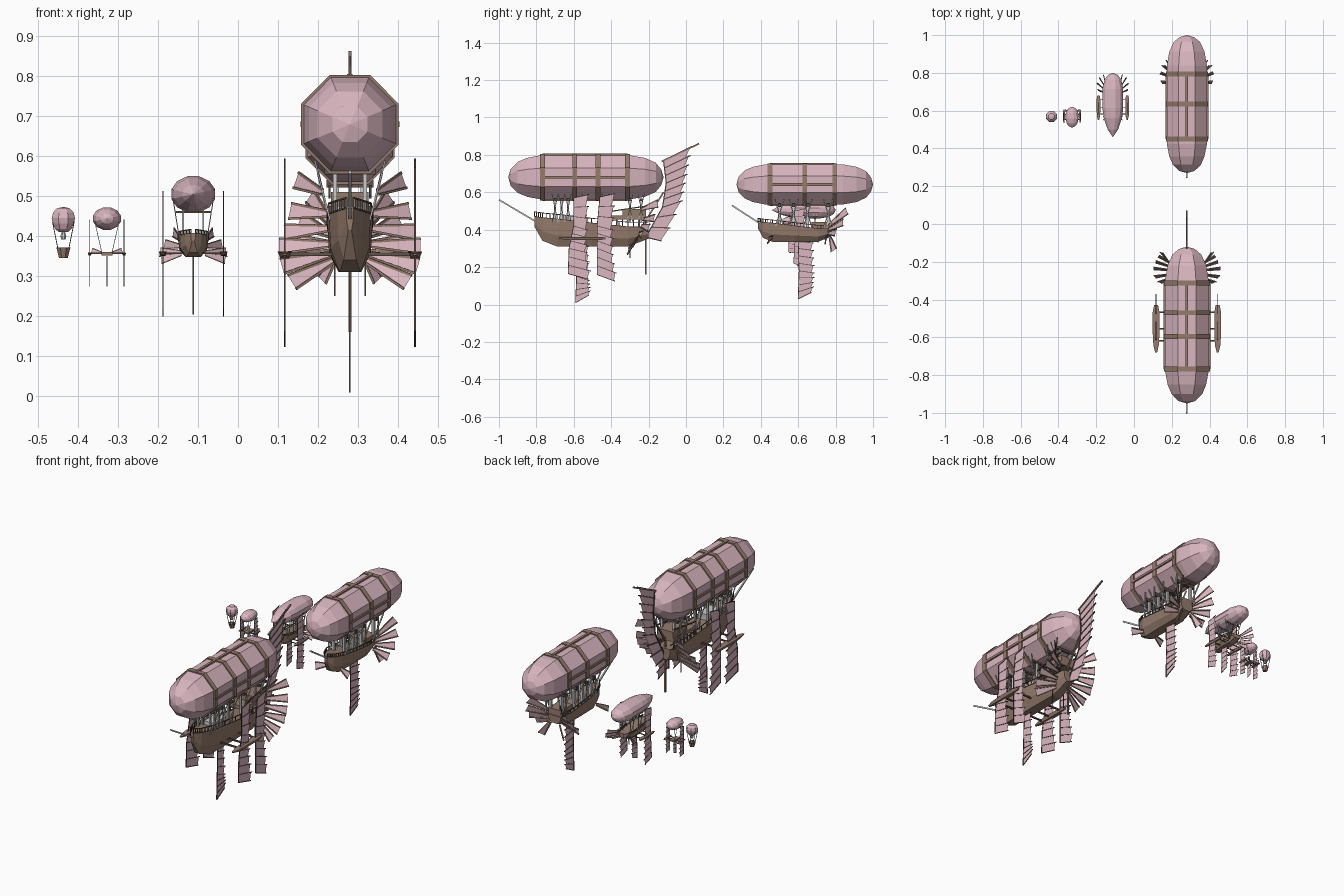
import bpy, math
from mathutils import Vector as V

if "Cube" in bpy.data.objects:
    bpy.data.objects.remove(bpy.data.objects["Cube"])


def material(name, rgb):
    m = bpy.data.materials.new(name)
    m.diffuse_color = (*rgb, 1)
    m.use_nodes = True
    m.node_tree.nodes["Principled BSDF"].inputs["Base Color"].default_value = m.diffuse_color
    return m


PINK = material("pink_cloth", (0.70, 0.47, 0.53))
WOOD = material("brown_wood", (0.30, 0.20, 0.15))
DARK = material("dark_wood", (0.12, 0.085, 0.07))


def mesh(name, verts, faces, mat=None):
    me = bpy.data.meshes.new(name)
    me.from_pydata([tuple(v) for v in verts], [], faces)
    me.update()
    ob = bpy.data.objects.new(name, me)
    bpy.context.collection.objects.link(ob)
    if mat:
        me.materials.append(mat)
    return ob


def loft(name, rings, mat=None, caps=True):
    n = len(rings[0])
    verts = [p for r in rings for p in r]
    faces = [(i*n+j, i*n+(j+1) % n, (i+1)*n+(j+1) % n, (i+1)*n+j)
             for i in range(len(rings)-1) for j in range(n)]
    if caps:
        faces += [tuple(range(n))[::-1], tuple(range(len(verts)-n, len(verts)))]
    return mesh(name, verts, faces, mat)


def ring(cx, y, cz, rx, rz, n):
    # flat side up, circumscribed polygon
    k = 1/math.cos(math.pi/n)
    a = [math.tau*(j+.5)/n for j in range(n)]
    return [(cx+rx*k*math.cos(t), y, cz+rz*k*math.sin(t)) for t in a]


def bars(name, segs, r, mat=None):
    # square sticks joined in one mesh
    verts, faces = [], []
    for p, q in segs:
        p, q = V(p), V(q)
        d = (q-p).normalized()
        u = d.cross(V((0, 0, 1)) if abs(d.z) < .9 else V((1, 0, 0))).normalized()
        w = d.cross(u)
        b = len(verts)
        for c in (p, q):
            verts += [c+r*(u*s+w*t) for s, t in ((-1, -1), (1, -1), (1, 1), (-1, 1))]
        faces += [(b, b+3, b+2, b+1), (b+4, b+5, b+6, b+7)]
        faces += [(b+j, b+(j+1) % 4, b+4+(j+1) % 4, b+4+j) for j in range(4)]
    return mesh(name, verts, faces, mat)


def box(name, x, y, z, mat):
    return loft(name, [[(x[0], t, z[0]), (x[1], t, z[0]), (x[1], t, z[1]), (x[0], t, z[1])]
                       for t in y], mat)


def sail(name, x, rows, n, r=.002):
    # battened strip: rows of (y_lead, z_lead, y_trail, z_trail)
    def at(t):
        f = t*(len(rows)-1)
        i = min(int(f), len(rows)-2)
        a = [p+(q-p)*(f-i) for p, q in zip(rows[i], rows[i+1])]
        return V((x, a[0], a[1])), V((x, a[2], a[3]))
    verts, faces, sticks = [], [], []
    for i in range(n):
        (l0, r0), (l1, r1) = at(i/n), at((i+1)/n)
        verts += [l0, r0+(r0-l0)*.1, r1-(r1-l1)*.06, l1]
        faces.append((4*i, 4*i+1, 4*i+2, 4*i+3))
        sticks += [(l0, r0+(r0-l0)*.18), (l0, l1)]
    sticks.append(at(1))
    mesh(name, verts, faces, PINK)
    bars(name+"_battens", sticks, r, DARK)


def fins(name, cx, data, wide, r=.003):
    # mirrored wedge fins: (root xyz, tip xyz)
    verts, faces, sticks = [], [], []
    for root, tip in data:
        for s in (-1, 1):
            a, b = V((cx+s*root[0], *root[1:])), V((cx+s*tip[0], *tip[1:]))
            d = (b-a).normalized()
            w = V((0, .35, 1))
            w = (w-d*w.dot(d)).normalized()*wide
            q = [a-w*.3, a+w*.3, b+w, b-w]
            faces.append(tuple(range(len(verts), len(verts)+4)))
            verts += q
            sticks += [(q[0], q[3]), (q[1], q[2])]
    mesh(name, verts, faces, PINK)
    bars(name+"_spars", sticks, r, WOOD)


LONG = [(0, .01), (.015, .38), (.06, .7), (.12, .88), (.21, 1), (.78, 1),
        (.88, .88), (.95, .66), (.985, .36), (1, .01)]
POINTED = [(0, .01), (.12, .5), (.3, .88), (.45, 1), (.75, 1), (.9, .8), (.97, .45), (1, .01)]
EGG = [(0, .01), (.06, .45), (.2, .8), (.45, 1), (.7, .95), (.88, .7), (.97, .35), (1, .01)]


def envelope(name, cx, y0, y1, cz, rx, rz, prof, n, bands=()):
    loft(name+"_envelope", [ring(cx, y0+(y1-y0)*t, cz, rx*k, rz*k, n) for t, k in prof], PINK)
    for y in bands:
        loft(name+"_band", [ring(cx, y+d, cz, rx*k, rz*k, n) for d, k in
             ((-.013, .99), (-.013, 1.05), (.013, 1.05), (.013, .99))], WOOD, False)
    if bands:
        a, b = min(bands), max(bands)
        bars(name+"_stringers", [((cx+dx*rx, a, cz+dz*rz), (cx+dx*rx, b, cz+dz*rz))
             for dx, dz in ((0, 1.01), (1.01, 0), (-1.01, 0), (0, -1.01))], .007, WOOD)


HULL = [(0, .15, 1.15, .75), (.07, .55, 1.1, .22), (.2, .92, 1.05, 0), (.5, 1, .9, 0),
        (.82, .95, .75, 0), (1, .72, .75, .3)]


def hull(name, cx, y0, y1, w, zt, zb, r):
    h, rings, rail = zt-zb, [], []
    for t, k, a, b in HULL:
        y, top, bot = y0+(y1-y0)*t, zb+h*a, zb+h*b
        half = [(w*k, top), (w*k*.92, bot+(top-bot)*.4), (w*k*.5, bot)]
        rings.append([(cx+x, y, z) for x, z in half]+[(cx-x, y, z) for x, z in half[::-1]])
    loft(name+"_hull", rings, WOOD)
    for s in (0, 5):
        for p, q in zip(rings, rings[1:]):
            p, q, up = V(p[s]), V(q[s]), V((0, 0, h*.18))
            rail += [(p+up, q+up), (p, q)] + [(p.lerp(q, i/4), p.lerp(q, i/4)+up) for i in range(4)]
    bars(name+"_railing", rail, r, DARK)


def rigging(name, cx, ys, xd, zd, xe, ze, post, r):
    # deck posts and splayed ropes up to the envelope
    both = (-1, 1)
    bars(name+"_posts", [((cx+s*xd*.75, y, zd), (cx+s*xd*.75, y, ze)) for y in ys for s in both], post)
    bars(name+"_ropes", [((cx+s*xd, y+d, zd), (cx+s*xe, y-d, ze+.025)) for y in ys for s in both
                         for d in (-r*8, r*8)], r)
    bars(name+"_brackets", [((cx-xd*1.3, y, ze-.004), (cx+xd*1.3, y, ze-.004)) for y in ys], post*1.3, DARK)


def outriggers(name, cx, dx, y0, y1, z, w, h, hullx, r):
    n = [(0, .3), (.15, .8), (.4, 1), (.85, 1), (1, .6)]
    for s in (-1, 1):
        loft(name+"_outrigger", [[(cx+s*dx+a*w*k, y0+(y1-y0)*t, z+b*h*k) for a, b in
             ((-1, .6), (-.6, -1), (.6, -1), (1, .6))] for t, k in n], WOOD)
    bars(name+"_outrigger_arms", [((cx+s*hullx, y0+(y1-y0)*t, z), (cx+s*dx, y0+(y1-y0)*t, z))
         for s in (-1, 1) for t in (.25, .5, .85)], r, DARK)


# Largest airship
X = .28
envelope("flagship", X, -.95, -.12, .68, .116, .118, LONG, 8, (-.768, -.595, -.47, -.312))
hull("flagship", X, -.81, -.2, .057, .45, .31, .002)
box("flagship_stern_deck", (X-.053, X+.053), (-.41, -.215), (.455, .475), WOOD)
box("flagship_stern_cabin", (X-.047, X+.047), (-.34, -.215), (.475, .51), WOOD)
box("flagship_deck_house", (X-.03, X+.03), (-.66, -.55), (.43, .475), None)
bars("flagship_gallery", [((X+s*.05, -.4+i*.03, .41), (X+s*.05, -.4+i*.03, .46))
     for s in (-1, 1) for i in range(7)], .003, DARK)
bars("flagship_stern_rail", [((X+s*.051, -.41, .497), (X+s*.051, -.22, .525)) for s in (-1, 1)], .003, DARK)
rigging("flagship", X, (-.7, -.665, -.63, -.54, -.43, -.3, -.24), .05, .44, .088, .565, .005, .002)
bars("flagship_bowsprit", [((X, -1, .56), (X, -.78, .43))], .004)
outriggers("flagship", X, .163, -.68, -.43, .355, .018, .011, .045, .004)
for s in (-1, 1):
    sx = X+s*.163
    sail("flagship_fore_side_sail", sx, [(-.60, .57, -.53, .585), (-.60, .42, -.535, .40),
         (-.625, .30, -.54, .28), (-.63, .165, -.52, .135)], 9)
    sail("flagship_aft_side_sail", sx, [(-.46, .575, -.39, .59), (-.475, .42, -.40, .40),
         (-.475, .30, -.40, .27), (-.475, .16, -.38, .125)], 9)
    bars("flagship_keel_strut", [((X+s*.038, -.3, .25), (X+s*.038, -.3, .34))], .002, DARK)
sail("flagship_keel_sail", X, [(-.58, .32, -.53, .31), (-.585, .15, -.525, .13), (-.59, .01, -.52, .05)], 8)
sail("flagship_tail_sail", X, [(-.12, .77, .01, .835), (-.105, .65, -.01, .69),
     (-.125, .52, -.035, .55), (-.215, .36, -.13, .34)], 9, .003)
bars("flagship_tail_spar", [((X, -.13, .765), (X, .07, .86)), ((X, -.215, .16), (X, -.215, .47)),
     ((X, -.215, .45), (X, -.12, .60))], .004, WOOD)
fins("flagship_tail_fins", X, [((.07, -.24, .51), (.135, -.15, .54)), ((.045, -.23, .455), (.15, -.17, .463)),
     ((.045, -.24, .42), (.165, -.2, .41)), ((.045, -.25, .38), (.177, -.235, .375)),
     ((.045, -.26, .355), (.17, -.28, .325)), ((.04, -.27, .34), (.145, -.31, .285))], .02)

# Second airship
envelope("cruiser", X, .27, 1, .642, .106, .107, LONG, 8, (.45, .635, .795))
hull("cruiser", X, .385, .775, .055, .43, .335, .002)
box("cruiser_stern_deck", (X-.04, X+.04), (.67, .77), (.405, .44), WOOD)
rigging("cruiser", X, (.5, .575, .65, .76), .045, .41, .08, .535, .007, .003)
bars("cruiser_bowsprit", [((X, .245, .53), (X, .4, .43))], .004)
sail("cruiser_keel_sail", X, [(.60, .34, .67, .33), (.605, .18, .675, .17), (.60, .03, .67, .065)], 8)
fins("cruiser_tail_fins", X, [((.04, .76, .42), (.10, .86, .50)), ((.04, .76, .40), (.125, .84, .44)),
     ((.04, .76, .38), (.14, .80, .385)), ((.04, .75, .36), (.135, .75, .34)),
     ((.03, .77, .36), (.07, .79, .29)), ((.04, .46, .36), (.105, .44, .345))], .019)

# Third airship
X = -.112
envelope("cutter", X, .46, .80, .505, .055, .045, POINTED, 12)
hull("cutter", X, .52, .72, .038, .40, .348, .0013)
rigging("cutter", X, (.56, .62, .69), .034, .39, .05, .465, .002, .0012)
outriggers("cutter", X, .076, .55, .68, .357, .01, .007, .025, .002)
for dx in (-.076, .076):
    sail("cutter_side_sail", X+dx, [(.58, .50, .63, .51), (.585, .36, .635, .35), (.575, .22, .635, .20)], 9, .0013)
sail("cutter_keel_sail", X, [(.60, .35, .64, .345), (.595, .205, .64, .22)], 5, .0013)
fins("cutter_tail_fins", X, [((.03, .71, .39), (.05, .79, .41)), ((.03, .71, .375), (.072, .775, .38)),
     ((.03, .70, .36), (.083, .745, .36)), ((.03, .69, .355), (.08, .71, .342))], .011, .0015)

# Small one-man airship
X = -.328
envelope("skiff", X, .51, .62, .444, .035, .028, EGG, 12)
box("skiff_seat", (X-.014, X+.014), (.54, .595), (.352, .36), WOOD)
bars("skiff_crossbar", [((X-.047, y, .357), (X+.047, y, .357)) for y in (.555, .58)], .002, DARK)
bars("skiff_ropes", [((X+s*.013, y, .36), (X+s*.03, y, .435)) for s in (-1, 1) for y in (.545, .59)], .0008)
outriggers("skiff", X, .043, .535, .605, .356, .005, .004, .01, .001)
for dx in (-.043, .043):
    sail("skiff_side_sail", X+dx, [(.55, .435, .58, .44), (.55, .28, .585, .275)], 7, .001)
sail("skiff_keel_sail", X, [(.555, .35, .58, .35), (.555, .275, .58, .285)], 3, .001)
fins("skiff_tail_fins", X, [((.012, .59, .358), (.038, .605, .364))], .006, .001)

# Hot-air balloon
X, Y = -.437, .57


def lathe(name, prof, n, mat, caps=True):
    return loft(name, [[(X+r*math.cos(math.tau*(j+.5)/n), Y+r*math.sin(math.tau*(j+.5)/n), z)
                        for j in range(n)] for r, z in prof], mat, caps)


lathe("balloon_bag", [(.012, .41), (.022, .418), (.029, .432), (.0315, .445), (.028, .459),
                      (.017, .47), (.001, .473)], 8, PINK)
lathe("balloon_basket", [(.012, .346), (.018, .368), (.0195, .372), (.016, .372), (.011, .35)], 8, WOOD)
lathe("balloon_burner", [(.006, .392), (.008, .40), (.005, .41)], 8, None)
bars("balloon_ropes", [((X+s*.014, Y+t*.008, .37), (X+s*.027, Y+t*.012, .436))
     for s in (-1, 1) for t in (-1, 1)], .001, DARK)
